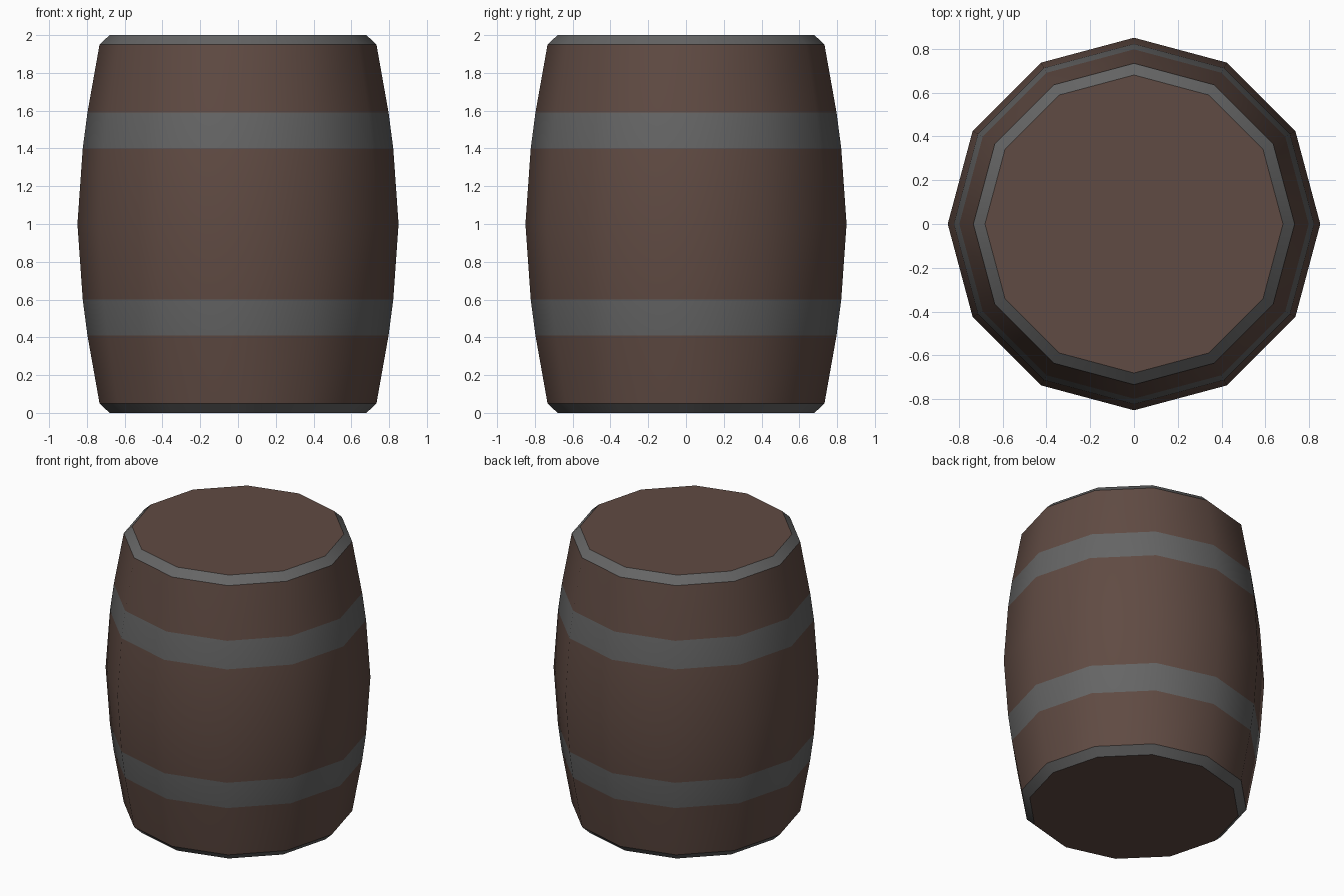
import bpy, bmesh, math

if "Cube" in bpy.data.objects:
    bpy.data.objects.remove(bpy.data.objects["Cube"])

SIDES = 12


def material(name, rgb):
    m = bpy.data.materials.new(name)
    m.diffuse_color = (*rgb, 1)
    m.use_nodes = True
    m.node_tree.nodes["Principled BSDF"].inputs["Base Color"].default_value = m.diffuse_color
    return m


wood = material("brown wood", (0.117, 0.070, 0.056))
iron = material("grey iron", (0.130, 0.130, 0.130))

# Lower half of the barrel profile (radius, height), mirrored about z = 1
half = [(0.68, 0), (0.733, 0.05), (0.797, 0.41), (0.822, 0.60)]
profile = half + [(0.85, 1.0)] + [(r, 2 - z) for r, z in reversed(half)]
iron_bands = {0, 2, 5, 7}  # rims and hoops

bm = bmesh.new()
rings = [[bm.verts.new((r * math.cos(i * math.tau / SIDES),
                        r * math.sin(i * math.tau / SIDES), z))
          for i in range(SIDES)] for r, z in profile]

# Staves, hoops and bevelled rims
for band, (low, high) in enumerate(zip(rings, rings[1:])):
    for i in range(SIDES):
        j = (i + 1) % SIDES
        face = bm.faces.new((low[i], low[j], high[j], high[i]))
        face.material_index = 1 if band in iron_bands else 0

# Flat wooden heads
bm.faces.new(rings[-1])
bm.faces.new(rings[0][::-1])

mesh = bpy.data.meshes.new("barrel")
bm.to_mesh(mesh)
bm.free()
mesh.materials.append(wood)
mesh.materials.append(iron)
barrel = bpy.data.objects.new("barrel", mesh)
bpy.context.collection.objects.link(barrel)

# Smooth sides, crisp rims
bpy.context.view_layer.objects.active = barrel
barrel.select_set(True)
bpy.ops.object.shade_smooth_by_angle(angle=math.radians(31))
